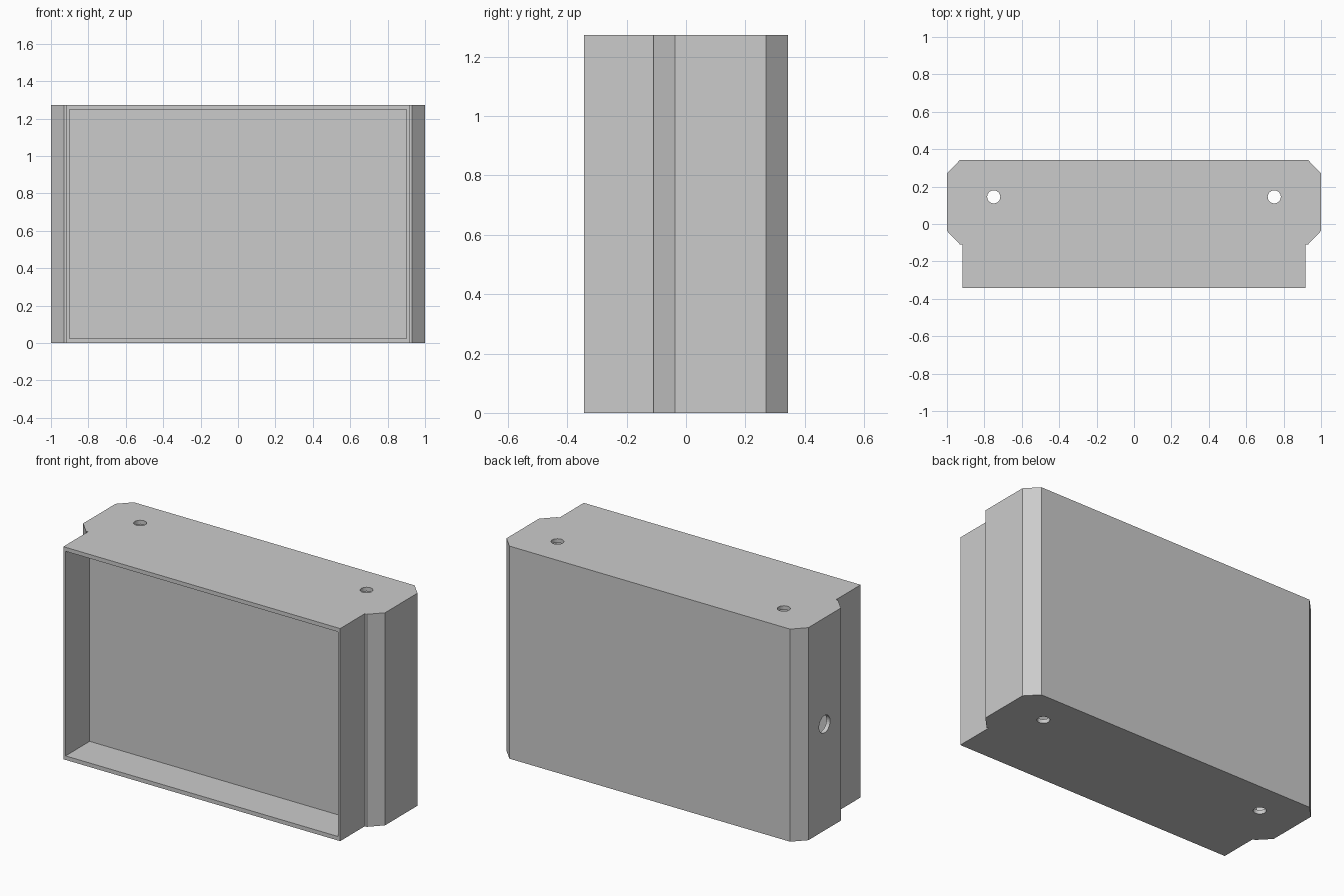
import bpy, bmesh
from math import pi

if "Cube" in bpy.data.objects:
    bpy.data.objects.remove(bpy.data.objects["Cube"])

H = 1.273      # height
D = 0.343      # half depth
T = 0.024      # wall thickness


def prism(name, half, z0, z1):
    """Extrude a mirrored half profile (x, y points, front to back) along z."""
    pts = half + [(-x, y) for x, y in reversed(half)]
    bm = bmesh.new()
    face = bm.faces.new([bm.verts.new((x, y, z0)) for x, y in pts])
    ext = bmesh.ops.extrude_face_region(bm, geom=[face])
    top = [v for v in ext["geom"] if isinstance(v, bmesh.types.BMVert)]
    bmesh.ops.translate(bm, verts=top, vec=(0, 0, z1 - z0))
    bmesh.ops.recalc_face_normals(bm, faces=bm.faces)
    mesh = bpy.data.meshes.new(name)
    bm.to_mesh(mesh)
    bm.free()
    ob = bpy.data.objects.new(name, mesh)
    bpy.context.collection.objects.link(ob)
    return ob


def drill(name, radius, depth, loc, rot=(0, 0, 0)):
    bpy.ops.mesh.primitive_cylinder_add(vertices=32, radius=radius, depth=depth,
                                        location=loc, rotation=rot)
    bpy.context.object.name = name
    return bpy.context.object


def cut(target, cutter):
    """Subtract the cutter and remove it."""
    cutter.hide_render = True
    mod = target.modifiers.new("cut", 'BOOLEAN')
    mod.operation = 'DIFFERENCE'
    mod.solver = 'EXACT'
    mod.object = cutter
    bpy.context.view_layer.objects.active = target
    bpy.ops.object.modifier_apply(modifier=mod.name)
    bpy.data.objects.remove(cutter)


# outer housing: chamfered back box with a narrower front frame
housing = prism("housing", [(0.917, -D), (0.917, -0.11), (0.93, -0.11),
                            (1.0, -0.037), (1.0, 0.27), (0.93, D)], 0, H)

# open recess in the front
cut(housing, prism("recess", [(0.902, -D - 0.1), (0.902, -0.115)], T, H - T))

# hollow chamber behind the recess panel
c = T * 0.41
cut(housing, prism("chamber", [(0.93 - c, -0.11 + T), (1 - T, -0.037 + c),
                               (1 - T, 0.27 - c), (0.93 - c, D - T)], T, H - T))

# vertical holes through top and bottom
for x in (-0.75, 0.75):
    cut(housing, drill("vertical_hole", 0.035, H + 0.4, (x, 0.145, H / 2)))

# cable hole in the left side
cut(housing, drill("side_hole", 0.052, 0.2, (-1.0, 0.117, H / 2), (0, pi / 2, 0)))
